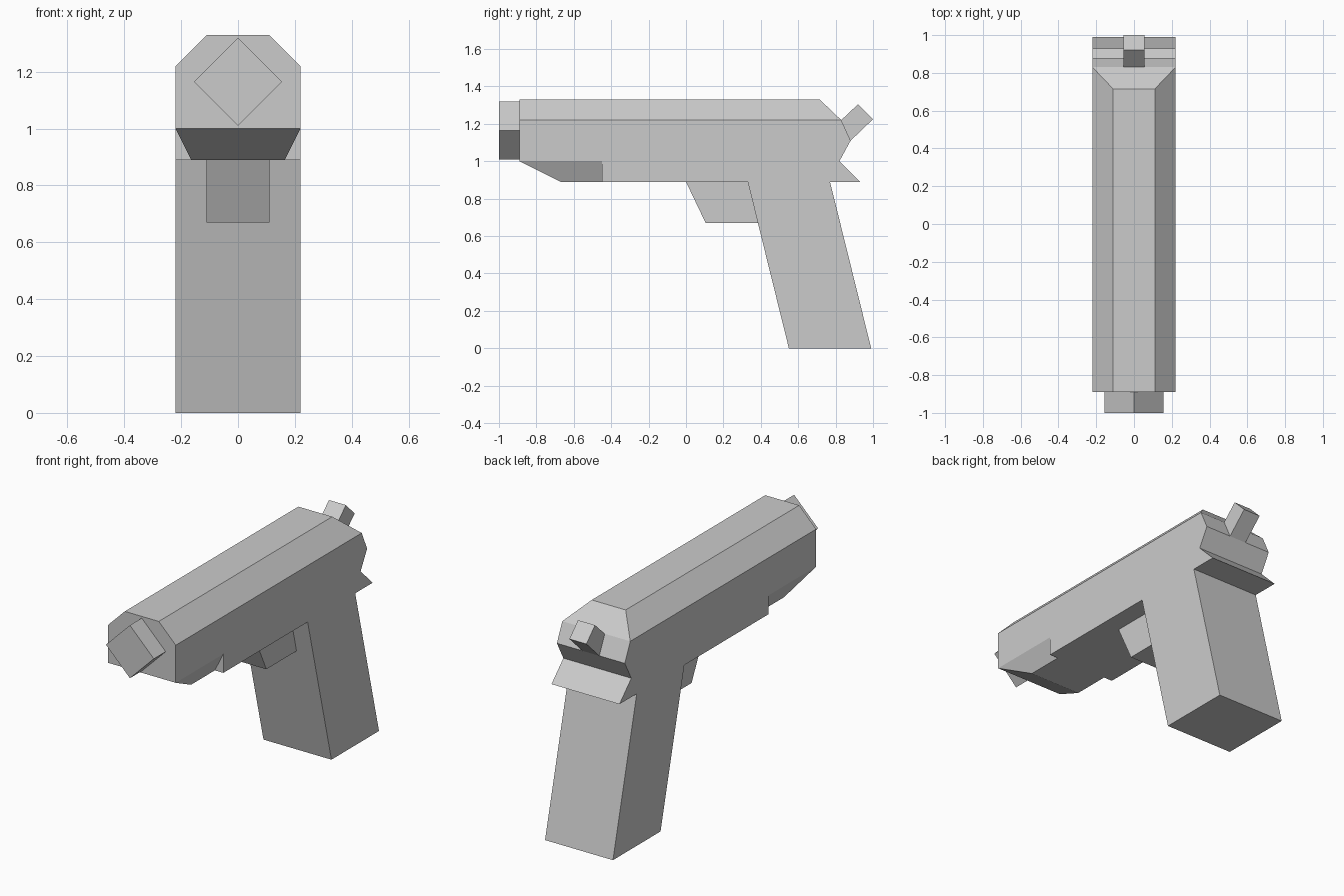
import bpy
import math

if "Cube" in bpy.data.objects:
    bpy.data.objects.remove(bpy.data.objects["Cube"])


def prism(name, profile, joints=()):
    """Side profile of (y, z, half width), counterclockwise seen from +x.
    Edges listed in joints are left open where the part meets another."""
    n = len(profile)
    verts = [(s * w, y, z) for s in (1, -1) for y, z, w in profile]
    faces = [list(range(n)), list(range(2 * n - 1, n - 1, -1))]
    for i in range(n):
        if i not in joints:
            j = (i + 1) % n
            faces.append([i, n + i, n + j, j])
    mesh = bpy.data.meshes.new(name)
    mesh.from_pydata(verts, [], faces)
    obj = bpy.data.objects.new(name, mesh)
    bpy.context.collection.objects.link(obj)
    return obj


def flat(width, points):
    return [(y, z, width) for y, z in points]


W = 0.22

# Main body with raked grip and notched back
prism("body_and_grip", flat(W, [
    (-0.89, 1.22), (-0.89, 1.0), (-0.45, 1.0), (-0.45, 0.89), (0.33, 0.89),
    (0.55, 0), (0.99, 0), (0.77, 0.89), (0.93, 0.89), (0.82, 1.0),
    (0.88, 1.11), (0.83, 1.22)]), joints=(1, 11))

# Chamfered top of the slide
prism("slide_top", [(-0.89, 1.22, W), (0.83, 1.22, W),
                    (0.715, 1.33, W / 2), (-0.89, 1.33, W / 2)], joints=(0,))

# Tapered rail under the nose
prism("front_rail", [(-0.89, 1.0, W), (-0.67, 0.89, 0.165),
                     (-0.45, 0.89, 0.165), (-0.45, 1.0, W)], joints=(3,))

# Solid trigger guard
prism("trigger_guard", flat(0.11, [
    (0, 0.89), (0.105, 0.67), (0.385, 0.67), (0.33, 0.89)]), joints=(2, 3))

# Hammer
prism("hammer", flat(0.055, [
    (0.88, 1.11), (1.0, 1.225), (0.92, 1.305), (0.83, 1.22)]), joints=(3,))

# Diamond-section barrel
bpy.ops.mesh.primitive_cylinder_add(vertices=4, radius=0.155, depth=0.11,
                                    location=(0, -0.945, 1.165),
                                    rotation=(math.pi / 2, 0, 0))
bpy.context.object.name = "barrel"
